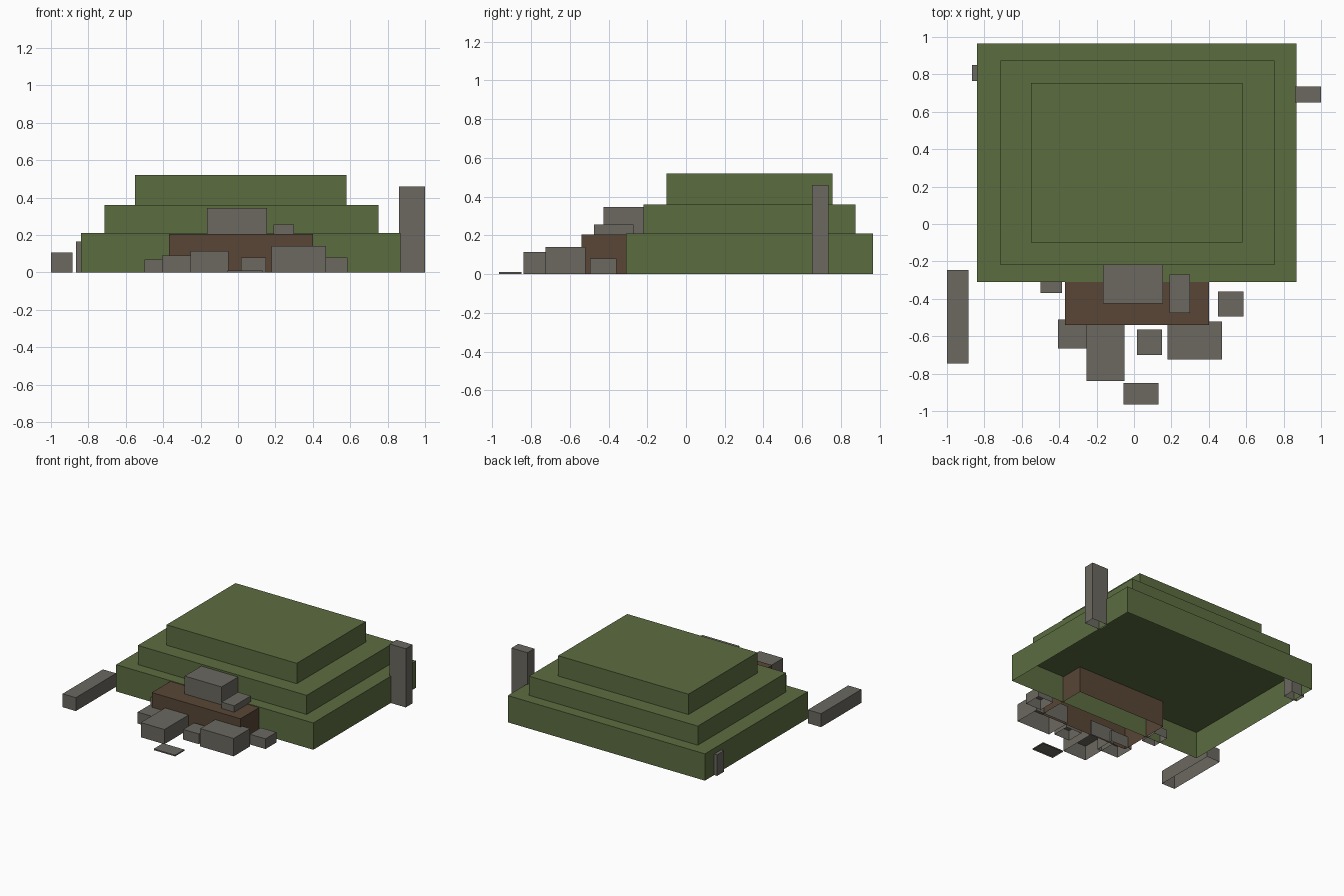
import bpy
import bmesh

cube = bpy.data.objects.get("Cube")
if cube:
    bpy.data.objects.remove(cube, do_unlink=True)


def make_material(name, colour):
    mat = bpy.data.materials.new(name)
    mat.use_nodes = True
    mat.diffuse_color = (*colour, 1)
    bsdf = next(n for n in mat.node_tree.nodes if n.type == 'BSDF_PRINCIPLED')
    bsdf.inputs["Base Color"].default_value = (*colour, 1)
    bsdf.inputs["Roughness"].default_value = 0.9
    return mat


grass = make_material("grass_green", (0.107, 0.150, 0.051))
earth = make_material("earth_brown", (0.098, 0.061, 0.037))
stone = make_material("stone_grey", (0.147, 0.138, 0.117))


def open_box(name, xs, ys, zs, mat):
    """Box shell between the given limits, with no bottom face."""
    bm = bmesh.new()
    bmesh.ops.create_cube(bm, size=1)
    for v in bm.verts:
        v.co = [lim[int(c > 0)] for c, lim in zip(v.co, (xs, ys, zs))]
    bm.normal_update()
    bottom = [f for f in bm.faces if f.normal.z < -0.5]
    bmesh.ops.delete(bm, geom=bottom, context='FACES_ONLY')
    mesh = bpy.data.meshes.new(name)
    bm.to_mesh(mesh)
    bm.free()
    mesh.materials.append(mat)
    obj = bpy.data.objects.new(name, mesh)
    bpy.context.collection.objects.link(obj)
    return obj


# Stepped grassy mound
open_box("mound_lower_tier", (-0.84, 0.87), (-0.31, 0.965), (0, 0.21), grass)
open_box("mound_middle_tier", (-0.715, 0.75), (-0.22, 0.875), (0.21, 0.36), grass)
open_box("mound_top_tier", (-0.55, 0.58), (-0.10, 0.755), (0.36, 0.52), grass)

# Earth entrance block running into the mound
open_box("earth_entrance", (-0.37, 0.40), (-0.54, -0.12), (0, 0.205), earth)

# Stones resting on the entrance
open_box("lintel_stone", (-0.165, 0.155), (-0.425, -0.15), (0.205, 0.345), stone)
open_box("small_upper_stone", (0.19, 0.30), (-0.475, -0.27), (0.205, 0.255), stone)

# Standing and fallen stones around the mound
open_box("standing_stone", (0.86, 1.0), (0.65, 0.735), (0, 0.46), stone)
open_box("fallen_stone", (-1.0, -0.885), (-0.745, -0.245), (0, 0.105), stone)
open_box("side_stone", (-0.865, -0.75), (0.765, 0.85), (0, 0.165), stone)

# Rubble in front of the entrance
rubble = [
    ((-0.405, -0.22), (-0.665, -0.51), 0.09),
    ((-0.255, -0.05), (-0.84, -0.53), 0.115),
    ((0.18, 0.47), (-0.725, -0.52), 0.14),
    ((0.015, 0.15), (-0.70, -0.565), 0.08),
    ((0.45, 0.585), (-0.495, -0.36), 0.08),
    ((-0.50, -0.385), (-0.37, -0.23), 0.07),
    ((-0.055, 0.13), (-0.965, -0.85), 0.01),
]
for i, (xs, ys, height) in enumerate(rubble, 1):
    open_box(f"rubble_stone_{i}", xs, ys, (0, height), stone)
